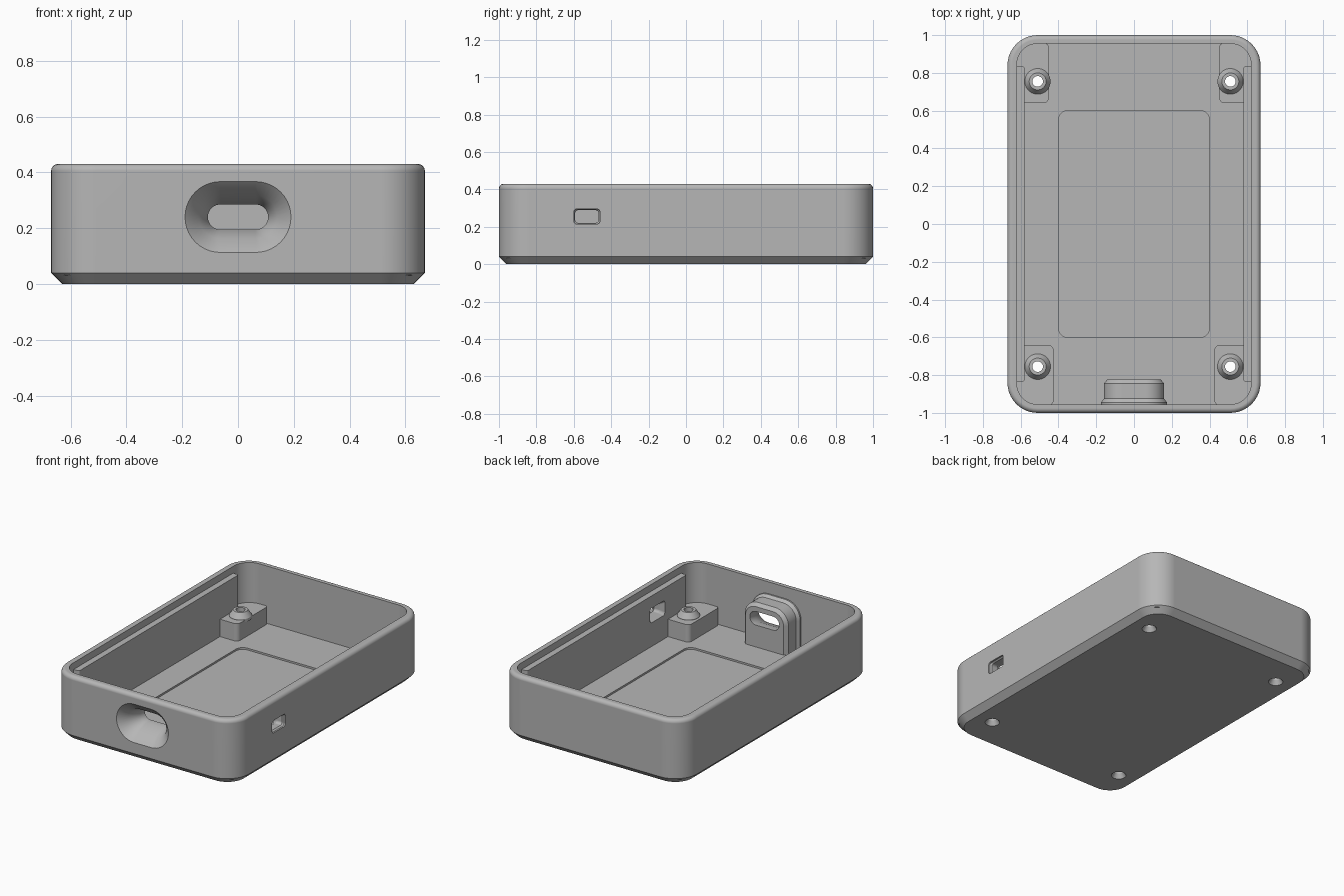
import bpy, bmesh, math

if "Cube" in bpy.data.objects:
    bpy.data.objects.remove(bpy.data.objects["Cube"], do_unlink=True)

grey = bpy.data.materials.new("plain_grey")
grey.use_nodes = True
GREY = (0.47, 0.47, 0.47, 1)
grey.diffuse_color = GREY
grey.node_tree.nodes["Principled BSDF"].inputs["Base Color"].default_value = GREY


def outline(hw, hh, r, cu=0, cv=0, steps=10):
    """Rounded rectangle outline; a circle or slot when r reaches the half size."""
    pts = []
    for q, (su, sv) in enumerate([(1, 1), (-1, 1), (-1, -1), (1, -1)]):
        for i in range(steps + 1):
            a = math.pi / 2 * (q + i / steps)
            p = (cu + su * (hw - r) + r * math.cos(a),
                 cv + sv * (hh - r) + r * math.sin(a))
            if not pts or math.dist(p, pts[-1]) > 1e-5:
                pts.append(p)
    if math.dist(pts[0], pts[-1]) < 1e-5:
        pts.pop()
    return pts


def arch(hw, r, cz, foot):
    """Upper half of a slot, with straight sides down to the foot."""
    top = [p for p in outline(hw, r, r, 0, cz) if p[1] >= cz - 1e-5]
    top.sort(key=lambda p: math.atan2(p[1] - cz, p[0]))
    return top + [(-hw, foot), (hw, foot)]


def loft(name, sections, axis="z"):
    """Solid through a list of (outline, level) sections along an axis."""
    place = {"z": lambda u, v, l: (u, v, l),
             "y": lambda u, v, l: (u, l, v),
             "x": lambda u, v, l: (l, u, v)}[axis]
    bm = bmesh.new()
    rings = [[bm.verts.new(place(u, v, l)) for u, v in pts] for pts, l in sections]
    n = len(rings[0])
    for a, b in zip(rings, rings[1:]):
        for i in range(n):
            bm.faces.new((a[i], a[(i + 1) % n], b[(i + 1) % n], b[i]))
    bm.faces.new(rings[0])
    bm.faces.new(rings[-1])
    bmesh.ops.recalc_face_normals(bm, faces=bm.faces)
    mesh = bpy.data.meshes.new(name)
    bm.to_mesh(mesh)
    bm.free()
    mesh.materials.append(grey)
    ob = bpy.data.objects.new(name, mesh)
    bpy.context.collection.objects.link(ob)
    return ob


def combine(target, tool, operation):
    mod = target.modifiers.new("join", "BOOLEAN")
    mod.operation, mod.solver, mod.object = operation, "EXACT", tool
    bpy.context.view_layer.objects.active = target
    bpy.ops.object.modifier_apply(modifier=mod.name)
    bpy.data.objects.remove(tool, do_unlink=True)


# Outer body: chamfered foot, upright walls, rounded top edge
W, D, H, R, FLOOR, FILLET = 0.67, 1.0, 0.43, 0.16, 0.05, 0.025
body = [(outline(W - 0.04, D - 0.04, R - 0.04), 0), (outline(W, D, R), 0.04)]
for i in range(6):
    a = math.pi / 2 * i / 5
    inset = FILLET * (1 - math.cos(a))
    body.append((outline(W - inset, D - inset, R - inset), H - FILLET + FILLET * math.sin(a)))
case = loft("case_shell", body)

# Open cavity and shallow floor recess
cavity = outline(0.62, 0.955, 0.11)
combine(case, loft("cavity", [(cavity, FLOOR), (cavity, 0.6)]), "DIFFERENCE")
recess = outline(0.4, 0.6, 0.05)
combine(case, loft("recess", [(recess, FLOOR - 0.012), (recess, 0.1)]), "DIFFERENCE")

# Thicker side walls that stop below the rim
for s in (-1, 1):
    rib = outline(0.03, 0.835, 0.012, s * 0.61)
    combine(case, loft("side_rib", [(rib, 0.03), (rib, 0.385)]), "UNION")

# Corner mounting blocks with conical bosses
POST_X, POST_Y = 0.51, 0.755
posts = [(sx * POST_X, sy * POST_Y) for sx in (-1, 1) for sy in (-1, 1)]
for x, y in posts:
    inner = 0.45 if y > 0 else 0.425
    sx, sy = math.copysign(1, x), math.copysign(1, y)
    block = outline((0.625 - inner) / 2, 0.16, 0.03,
                    sx * (0.625 + inner) / 2, sy * 0.8)
    combine(case, loft("mounting_block", [(block, 0.03), (block, 0.165)]), "UNION")
    boss = [(outline(r, r, r, x, y), z) for r, z in ((0.068, 0.15), (0.068, 0.17), (0.045, 0.205))]
    combine(case, loft("boss", boss), "UNION")

# Arched housing behind the front port
PORT_Z, FOOT, FLAT = 0.24, 0.03, 0.063
housing = [(arch(hw, hw - FLAT, PORT_Z, FOOT), y) for hw, y in
           ((0.175, -0.98), (0.175, -0.945), (0.16, -0.925), (0.16, -0.844), (0.14, -0.822))]
combine(case, loft("port_housing", housing, "y"), "UNION")

# Flared slot through the front
slot = [(outline(hw, hw - FLAT, hw - FLAT, 0, PORT_Z), y) for hw, y in
        ((0.20, -1.01), (0.14, -0.95), (0.108, -0.87), (0.108, -0.78))]
combine(case, loft("port_slot", slot, "y"), "DIFFERENCE")

# Small window in the left wall
window = [(outline(0.07 - d, 0.041 - d, 0.018, -0.53, 0.255), x) for d, x in
          ((0, 0.69), (0, 0.66), (0.007, 0.65), (0.007, 0.61), (-0.012, 0.57))]
combine(case, loft("side_window", window, "x"), "DIFFERENCE")

# Screw holes, countersunk underneath
for x, y in posts:
    hole = [(outline(r, r, r, x, y), z) for r, z in
            ((0.047, -0.01), (0.045, 0.0), (0.028, 0.03), (0.028, 0.3))]
    combine(case, loft("screw_hole", hole), "DIFFERENCE")

# Smooth the curves and keep the creases
bpy.ops.object.select_all(action="DESELECT")
case.select_set(True)
bpy.context.view_layer.objects.active = case
bpy.ops.object.shade_smooth_by_angle(angle=math.radians(25))
weighted = case.modifiers.new("weighted_normals", "WEIGHTED_NORMAL")
weighted.keep_sharp = True
